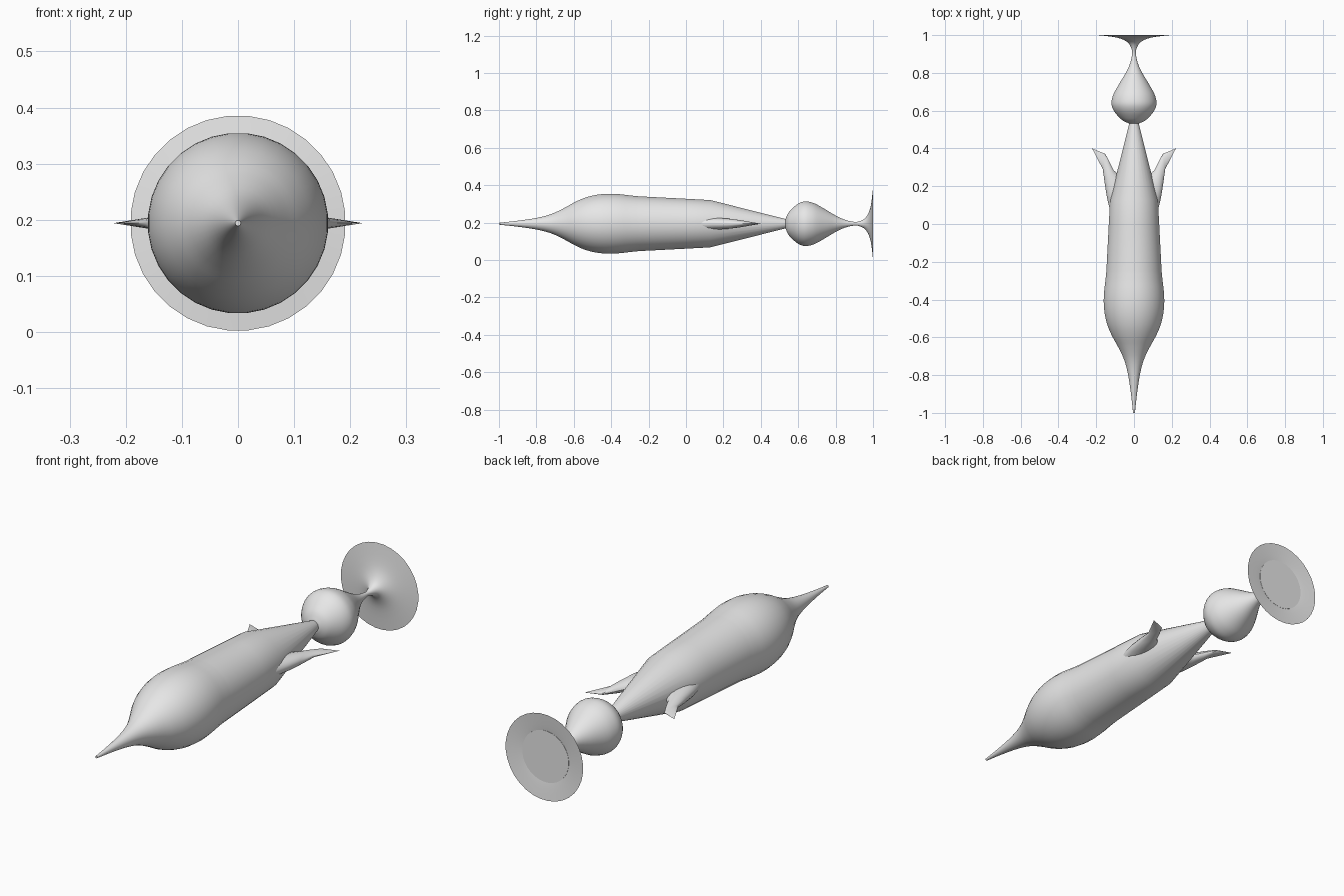
import bpy, bmesh, math

if "Cube" in bpy.data.objects:
    bpy.data.objects.remove(bpy.data.objects["Cube"])

CZ = 0.194   # height of the long axis
SEG = 32

gray = bpy.data.materials.new("light_gray")
gray.diffuse_color = (0.8, 0.8, 0.8, 1)
gray.use_nodes = True
gray.node_tree.nodes["Principled BSDF"].inputs["Base Color"].default_value = gray.diffuse_color


def finish(name, bm, angle):
    bmesh.ops.recalc_face_normals(bm, faces=bm.faces)
    me = bpy.data.meshes.new(name)
    bm.to_mesh(me)
    bm.free()
    ob = bpy.data.objects.new(name, me)
    bpy.context.collection.objects.link(ob)
    me.materials.append(gray)
    bpy.ops.object.select_all(action='DESELECT')
    ob.select_set(True)
    bpy.context.view_layer.objects.active = ob
    bpy.ops.object.shade_smooth_by_angle(angle=math.radians(angle))
    return ob


def bridge(bm, a, b):
    n = len(a)
    for i in range(n):
        bm.faces.new((a[i], a[(i + 1) % n], b[(i + 1) % n], b[i]))


def smooth_profile(pts, steps=3):
    """Catmull-Rom refinement of (y, radius) points."""
    out = []
    for i in range(len(pts) - 1):
        p = [pts[max(0, min(len(pts) - 1, i + k))] for k in (-1, 0, 1, 2)]
        for s in range(steps):
            t = s / steps
            out.append(tuple(0.5 * (2 * b + (c - a) * t + (2 * a - 5 * b + 4 * c - d) * t * t
                                    + (3 * b - a - 3 * c + d) * t ** 3)
                             for a, b, c, d in zip(*p)))
    return out + [pts[-1]]


def revolve(name, profile, cap_start=True, cap_end=True, angle=40):
    bm = bmesh.new()
    rings = []
    for y, r in profile:
        rings.append([bm.verts.new((r * math.cos(2 * math.pi * (i + .5) / SEG), y,
                                    CZ + r * math.sin(2 * math.pi * (i + .5) / SEG)))
                      for i in range(SEG)])
    for a, b in zip(rings, rings[1:]):
        bridge(bm, a, b)
    if cap_start:
        bm.faces.new(rings[0])
    if cap_end:
        bm.faces.new(rings[-1])
    return finish(name, bm, angle)


# Body: pointed nose, swollen front, straight tapering rear
nose = [(-1, .005), (-.9, .016), (-.8, .031), (-.72, .052), (-.65, .085), (-.6, .113),
        (-.55, .136), (-.5, .151), (-.45, .159), (-.4, .161), (-.35, .158),
        (-.3, .152), (-.25, .147)]
revolve("body", smooth_profile(nose) + [(0, .134), (.13, .127), (.54, .023)])

# Bulb with a narrow neck flaring into a thin open rim
bulb = [(.532, .025), (.545, .055), (.563, .077), (.59, .101), (.615, .115), (.64, .12),
        (.67, .115), (.7, .103), (.75, .074), (.8, .044), (.85, .021), (.9, .01),
        (.93, .014), (.96, .032), (.98, .068), (.991, .115), (1, .192)]
revolve("bulb_and_flare", smooth_profile(bulb), cap_end=False, angle=60)

# Flat plate closing the middle of the flare
revolve("flare_plate", [(.991, .115), (.992, .115)])

# Side fins: lens sections (outer edge, inner edge, half thickness), swept to a point
sections = [((.118, .035), (.07, .25), .033), ((.143, .14), (.108, .285), .028),
            ((.155, .215), (.13, .33), .02), ((.165, .29), (.153, .372), .010)]
tip = (.222, .40)
for side, name in ((1, "right_fin"), (-1, "left_fin")):
    bm = bmesh.new()
    rings = []
    for (ax, ay), (bx, by), h in sections:
        ring = []
        for i in range(16):
            a = 2 * math.pi * i / 16
            t = .5 - .5 * math.cos(a)
            ring.append(bm.verts.new((side * (ax + (bx - ax) * t), ay + (by - ay) * t,
                                      CZ + h * math.sin(a))))
        rings.append(ring)
    for a, b in zip(rings, rings[1:]):
        bridge(bm, a, b)
    bm.faces.new(rings[0])
    point = bm.verts.new((side * tip[0], tip[1], CZ))
    for i in range(16):
        bm.faces.new((rings[-1][i], rings[-1][(i + 1) % 16], point))
    finish(name, bm, 35)
